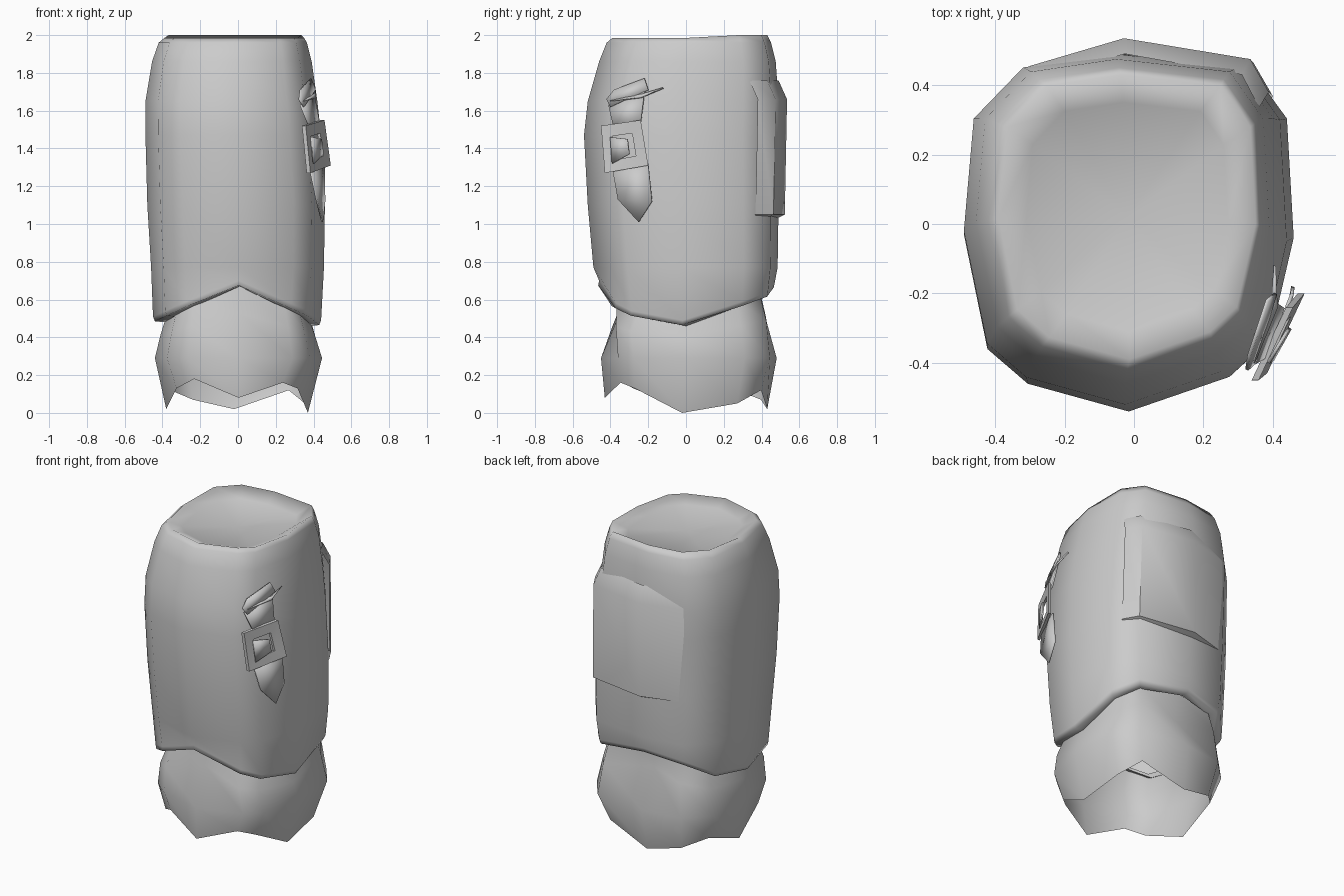
import bpy, bmesh, math
from mathutils import Vector

cube = bpy.data.objects.get("Cube")
if cube:
    bpy.data.objects.remove(cube, do_unlink=True)

grey = bpy.data.materials.new("plain_grey")
grey.use_nodes = True
grey.diffuse_color = (0.6, 0.6, 0.6, 1)
grey.node_tree.nodes["Principled BSDF"].inputs["Base Color"].default_value = (0.6, 0.6, 0.6, 1)

# Plan outline, anticlockwise from front centre
OUTLINE = [(0, -.54), (.3, -.44), (.4, -.35), (.47, -.05), (.45, .3), (.34, .45),
           (-.03, .49), (-.31, .45), (-.46, .3), (-.49, -.03), (-.42, -.36), (-.3, -.46)]
HEM = [.68, .56, .52, .47, .57, .62, .67, .64, .55, .49, .52, .57]
RAGGED = [.08, .16, .13, 0, .05, .12, .02, .07, .12, .02, .13, .18]
RIM = [1.985 if y < 0 else 2.0 for x, y in OUTLINE]


def ring(z, x0, x1, y0, y1, lift=0, dent=0):
    """Fit the outline to a rectangle; z is a height or list, dent pulls in the front and back."""
    heights = z if isinstance(z, list) else [z] * len(OUTLINE)
    points = [Vector((x0 + (x + .49) / .96 * (x1 - x0),
                      y0 + (y + .54) / 1.03 * (y1 - y0), h + lift))
              for (x, y), h in zip(OUTLINE, heights)]
    points[0].y += dent
    points[6].y -= dent
    return points


def finish(name, bm, angle):
    mesh = bpy.data.meshes.new(name)
    bm.to_mesh(mesh)
    bm.free()
    mesh.materials.append(grey)
    obj = bpy.data.objects.new(name, mesh)
    bpy.context.collection.objects.link(obj)
    bpy.ops.object.select_all(action='DESELECT')
    obj.select_set(True)
    bpy.context.view_layer.objects.active = obj
    bpy.ops.object.shade_smooth_by_angle(angle=math.radians(angle))
    return obj


def loft(name, rings, closed=True, cap=None, angle=75):
    bm = bmesh.new()
    rows = [[bm.verts.new(p) for p in r] for r in rings]
    n = len(rows[0])
    for a, b in zip(rows, rows[1:]):
        for i in range(n if closed else n - 1):
            j = (i + 1) % n
            bm.faces.new((a[i], b[i], b[j], a[j]))
    if cap:
        centre = bm.verts.new(cap)
        for i in range(n):
            bm.faces.new((centre, rows[0][i], rows[0][(i + 1) % n]))
    return finish(name, bm, angle)


# Main sleeve with a shallow dished top and a peaked hem with a lip
loft("sleeve", [
    ring(1.95, -.31, .27, -.31, .35),
    ring(RIM, -.39, .35, -.39, .43),
    ring(1.96, -.42, .365, -.42, .45),
    ring(1.86, -.455, .39, -.46, .475),
    ring(1.65, -.49, .42, -.52, .49),
    ring(1.47, -.49, .44, -.54, .49),
    ring(1.1, -.48, .46, -.52, .49),
    ring(.77, -.46, .455, -.49, .485),
    ring(HEM, -.45, .44, -.46, .47, .02),
    ring(HEM, -.44, .43, -.465, .465, -.005),
    ring(HEM, -.39, .39, -.38, .42, -.01)], cap=(-.02, .02, 1.93), angle=100)

# Bulging lower cuff, pinched under the hem peaks, with a ragged open end
loft("lower_cuff", [
    ring(HEM, -.38, .38, -.4, .42, .02, .04),
    ring([h * .6 + .12 for h in HEM], -.41, .41, -.46, .46, 0, .11),
    ring(.29, -.44, .445, -.45, .48),
    ring(RAGGED, -.38, .37, -.43, .43)])

# Low panel blended into the back at its top and ends, stepped at its lower edge
PANEL = [(.4, .38), (.345, .475), (-.03, .535), (-.31, .455)]
loft("back_panel", [
    [Vector((x * .9, y - .045, 1.76)) for x, y in PANEL],
    [Vector((x * .97, y, 1.66)) for x, y in PANEL],
    [Vector((x, y - .012, 1.05)) for x, y in PANEL],
    [Vector((x * .95, y - .05, 1.03)) for x, y in PANEL]], closed=False, angle=50)


# Strap parts lie against the side; points are depth, height, offset
def on_side(y, z, off=0):
    return Vector((.35 + (y + .45) * .48 + (1.5 - z) * .06 + off, y, z))


def plate(name, points, thickness=.01):
    bm = bmesh.new()
    bm.faces.new([bm.verts.new(on_side(*p)) for p in points])
    bm.normal_update()
    obj = finish(name, bm, 30)
    solid = obj.modifiers.new("thickness", 'SOLIDIFY')
    solid.thickness = thickness
    solid.offset = 0


plate("strap_tongue", [(-.39, 1.3, -.01), (-.36, 1.13, 0), (-.25, 1.01, -.03),
                       (-.18, 1.12, -.045), (-.2, 1.32, -.025)])
plate("strap_upper", [(-.41, 1.63, -.03), (-.38, 1.5), (-.24, 1.53, -.02), (-.22, 1.7, -.05)])
plate("strap_keeper", [(-.42, 1.66, -.03), (-.4, 1.62, -.02), (-.2, 1.71, -.05),
                       (-.22, 1.77, -.06), (-.38, 1.71, -.04)])
plate("strap_loose_end", [(-.4, 1.65, -.02), (-.24, 1.67, -.03), (-.12, 1.72, -.09), (-.22, 1.69, -.05)])


# Square buckle frame, tilted, with a small prong plate
def square(scale, off):
    corners = [(-.45, 1.52), (-.43, 1.27), (-.2, 1.31), (-.24, 1.55)]
    return [on_side(-.33 + (y + .33) * scale, 1.41 + (z - 1.41) * scale, off) for y, z in corners]


loft("buckle_frame", [square(.5, -.01), square(.5, .005), square(1, .01), square(1, -.01)], angle=30)
plate("buckle_prong", [(-.4, 1.46, .01), (-.39, 1.32, .01), (-.3, 1.37, .02), (-.31, 1.45, .02)])
